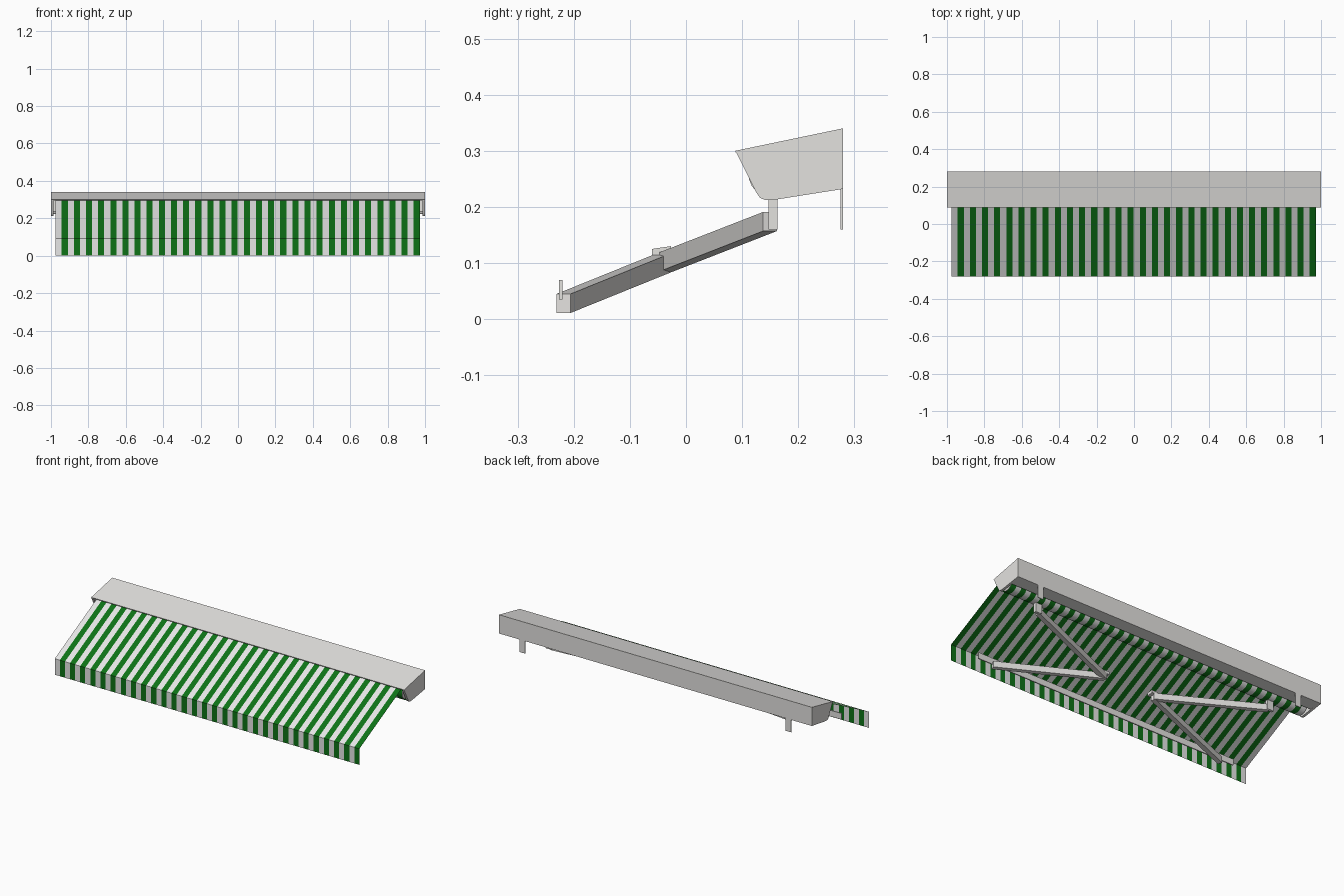
import bpy, bmesh, math
from mathutils import Vector

if "Cube" in bpy.data.objects:
    bpy.data.objects.remove(bpy.data.objects["Cube"])


def material(name, rgb):
    m = bpy.data.materials.new(name)
    m.diffuse_color = (*rgb, 1)
    m.use_nodes = True
    m.node_tree.nodes["Principled BSDF"].inputs["Base Color"].default_value = m.diffuse_color
    return m


METAL = material("pale_grey_metal", (0.77, 0.76, 0.74))
WHITE = material("white_cloth", (0.8, 0.8, 0.8))
GREEN = material("green_cloth", (0.004, 0.17, 0.008))


def finish(name, bm, *mats):
    mesh = bpy.data.meshes.new(name)
    bm.to_mesh(mesh)
    bm.free()
    for m in mats:
        mesh.materials.append(m)
    obj = bpy.data.objects.new(name, mesh)
    bpy.context.collection.objects.link(obj)
    return obj


def prism(name, profile, x0, x1):
    """Extrude a (y, z) outline along x."""
    bm = bmesh.new()
    a = [bm.verts.new((x0, y, z)) for y, z in profile]
    b = [bm.verts.new((x1, y, z)) for y, z in profile]
    bm.faces.new(a)
    bm.faces.new(b[::-1])
    for i in range(len(a)):
        j = (i + 1) % len(a)
        bm.faces.new((a[i], b[i], b[j], a[j]))
    bmesh.ops.recalc_face_normals(bm, faces=bm.faces)
    return finish(name, bm, METAL)


def block(name, x0, x1, y0, y1, z0, z1):
    return prism(name, [(y0, z0), (y1, z0), (y1, z1), (y0, z1)], x0, x1)


def bar(name, p, q, width, height):
    """Sloping bar with an upright rectangular section."""
    p, q = Vector(p), Vector(q)
    side = (q - p).cross(Vector((0, 0, 1))).normalized() * width / 2
    up = Vector((0, 0, height / 2))
    bm = bmesh.new()
    for end in (p, q):
        for s, u in ((1, 1), (1, -1), (-1, -1), (-1, 1)):
            bm.verts.new(end + side * s + up * u)
    bmesh.ops.convex_hull(bm, input=bm.verts)
    bmesh.ops.recalc_face_normals(bm, faces=bm.faces)
    return finish(name, bm, METAL)


# striped cloth: front valance, sloping sheet, then wound round the roller
ROLL_Y, ROLL_Z, ROLL_R, STEPS = 0.155, 0.26, 0.048, 24
path = [(-0.28, 0.0), (-0.28, 0.093), (0.12, 0.300)]
for i in range(STEPS + 1):
    a = math.radians(133 - 360 * i / STEPS)
    path.append((ROLL_Y + ROLL_R * math.cos(a), ROLL_Z + ROLL_R * math.sin(a)))
STRIPES, X0, X1 = 60, -0.975, 0.972
bm = bmesh.new()
grid = [[bm.verts.new((X0 + (X1 - X0) * c / STRIPES, y, z)) for y, z in path]
        for c in range(STRIPES + 1)]
for c in range(STRIPES):
    for r in range(len(path) - 1):
        f = bm.faces.new((grid[c][r], grid[c + 1][r],
                          grid[c + 1][r + 1], grid[c][r + 1]))
        f.material_index = c % 2
        f.smooth = r > 2
finish("striped_cloth", bm, WHITE, GREEN)

# roller core closing the ends of the wound cloth
prism("roller_core", [(ROLL_Y + 0.044 * math.cos(math.tau * i / 24),
                       ROLL_Z + 0.044 * math.sin(math.tau * i / 24))
                      for i in range(24)], X0, X1)

# housing shell: top, back and bottom lip, open towards the front
prism("housing_shell", [(0.088, 0.30), (0.28, 0.34), (0.28, 0.232),
                        (0.215, 0.222), (0.215, 0.226), (0.276, 0.236),
                        (0.276, 0.335), (0.089, 0.296)], -1, 1)
cap = [(0.088, 0.30), (0.28, 0.34), (0.28, 0.232), (0.16, 0.213),
       (0.142, 0.212), (0.132, 0.216), (0.125, 0.226)]

# parts repeated on each side
for side, s in (("left", -1), ("right", 1)):
    prism(side + "_housing_end", cap, s * 0.986, s * 1.0)
    block(side + "_wall_bracket", s * 0.832, s * 0.868, 0.275, 0.28, 0.16, 0.236)
    block(side + "_shoulder", s * 0.745, s * 0.785, 0.147, 0.163, 0.16, 0.222)
    bar(side + "_upper_arm", (s * 0.76, 0.15, 0.174), (s * 0.16, -0.04, 0.100),
        0.026, 0.034)
    bar(side + "_forearm", (s * 0.16, -0.04, 0.100), (s * 0.75, -0.218, 0.028),
        0.026, 0.034)
    prism(side + "_elbow_cap", [(-0.061, 0.108), (-0.026, 0.114),
                                (-0.027, 0.130), (-0.061, 0.125)],
          s * 0.14, s * 0.18)

# front rail joining the two arms
block("front_rail", -0.84, 0.84, -0.226, -0.220, 0.035, 0.07)
